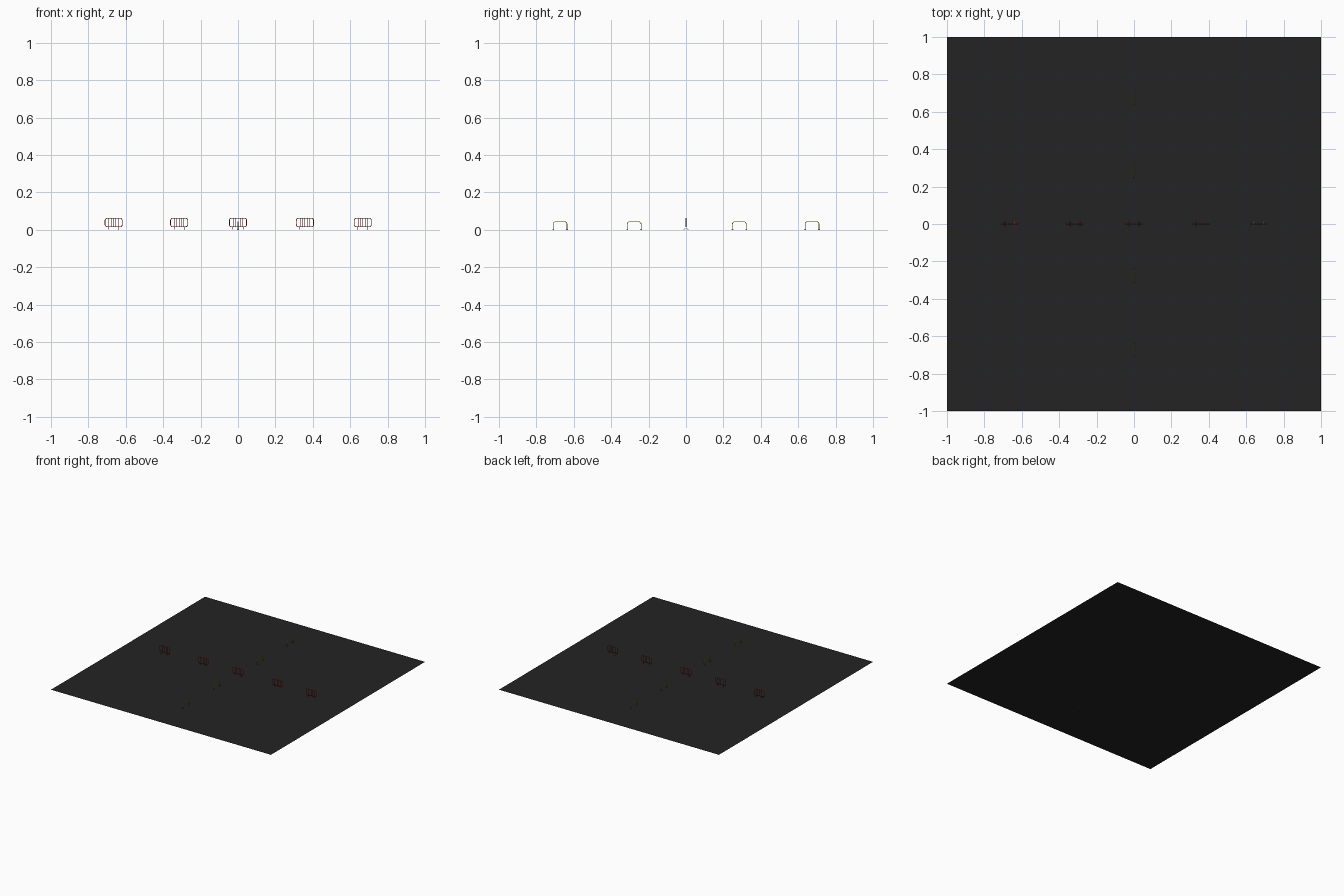
import bpy, math
from mathutils import Vector

if "Cube" in bpy.data.objects:
    bpy.data.objects.remove(bpy.data.objects["Cube"])


def material(name, rgb):
    m = bpy.data.materials.new(name)
    m.diffuse_color = (*rgb, 1)
    m.use_nodes = True
    m.node_tree.nodes["Principled BSDF"].inputs["Base Color"].default_value = m.diffuse_color
    return m


ASPHALT = material("asphalt", (0.017, 0.017, 0.017))
RED = material("barrier red", (0.42, 0.03, 0.035))
YELLOW = material("hoop yellow", (0.55, 0.55, 0.01))
BLACK = material("foot black", (0.01, 0.01, 0.01))


def arc(cx, cz, r, a0, a1, steps=4):
    return [(cx + r * math.cos(math.radians(a0 + (a1 - a0) * i / steps)),
             cz + r * math.sin(math.radians(a0 + (a1 - a0) * i / steps))) for i in range(steps + 1)]


def tubes(name, paths, radius, mat):
    """Round tubes along several (points, closed) paths, joined in one mesh."""
    cu = bpy.data.curves.new(name, 'CURVE')
    cu.dimensions = '3D'
    cu.bevel_depth = radius
    cu.bevel_resolution = 1
    cu.use_fill_caps = True
    for pts, closed in paths:
        sp = cu.splines.new('POLY')
        sp.points.add(len(pts) - 1)
        for p, co in zip(sp.points, pts):
            p.co = (*co, 1)
        sp.use_cyclic_u = closed
    ob = bpy.data.objects.new(name, cu)
    bpy.context.collection.objects.link(ob)
    cu.materials.append(mat)
    bpy.ops.object.select_all(action='DESELECT')
    ob.select_set(True)
    bpy.context.view_layer.objects.active = ob
    bpy.ops.object.convert(target='MESH')
    bpy.ops.object.shade_smooth_by_angle(angle=math.radians(50))


def cylinder(name, loc, radius, height, mat):
    bpy.ops.mesh.primitive_cylinder_add(vertices=12, radius=radius, depth=height,
                                        location=Vector(loc) + Vector((0, 0, height / 2)))
    bpy.context.object.name = name
    bpy.context.object.data.materials.append(mat)


# ground sheet
bpy.ops.mesh.primitive_plane_add(size=2)
bpy.context.object.name = "ground"
bpy.context.object.data.materials.append(ASPHALT)

# crowd barriers along x: rounded frame, upright bars, splayed feet
HALF, LOW, HIGH, R = 0.046, 0.016, 0.062, 0.012
for n, cx in enumerate((-0.665, -0.315, 0.0, 0.358, 0.667)):
    corners = ((HALF - R, HIGH - R, 0), (R - HALF, HIGH - R, 90),
               (R - HALF, LOW + R, 180), (HALF - R, LOW + R, 270))
    ring = [p for x, z, a in corners for p in arc(x, z, R, a, a + 90)]
    tubes(f"barrier_frame_{n}", [([(cx + x, 0, z) for x, z in ring], True)], 0.0022, RED)
    bars = [([(cx + i * 0.0125, 0, LOW), (cx + i * 0.0125, 0, HIGH)], False) for i in (-2, -1, 0, 1, 2)]
    tubes(f"barrier_bars_{n}", bars, 0.0013, RED)
    feet = [([(cx + s * 0.027, -0.014, 0.001), (cx + s * 0.027, 0, 0.009),
              (cx + s * 0.027, 0.014, 0.001)], False) for s in (-1, 1)]
    stems = [([(cx + s * 0.027, 0, 0.007), (cx + s * 0.027, 0, LOW)], False) for s in (-1, 1)]
    tubes(f"barrier_feet_{n}", feet + stems, 0.0012, RED)

# hoops along y: bent tube on two round base plates
W, TOP, RH = 0.037, 0.043, 0.012
for n, cy in enumerate((-0.673, -0.277, 0.285, 0.674)):
    prof = [(W, 0.0)] + arc(W - RH, TOP - RH, RH, 0, 90) + arc(RH - W, TOP - RH, RH, 90, 180) + [(-W, 0.0)]
    tubes(f"hoop_{n}", [([(0, cy + y, z) for y, z in prof], False)], 0.002, YELLOW)
    for s in (-1, 1):
        cylinder(f"hoop_base_{n}", (0, cy + s * W, 0), 0.005, 0.0015, BLACK)
